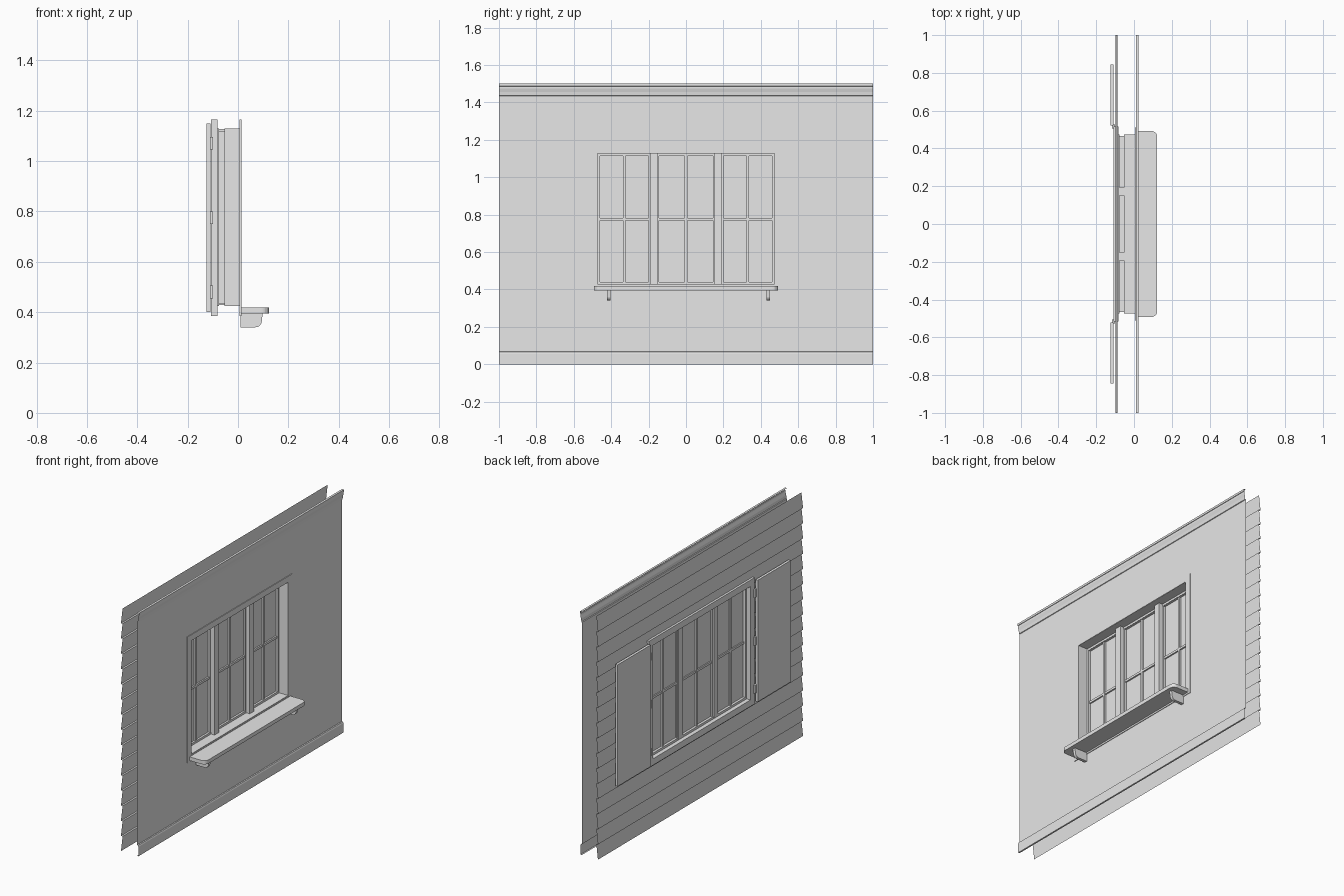
import bpy, bmesh, math
from mathutils import Vector

if "Cube" in bpy.data.objects:
    bpy.data.objects.remove(bpy.data.objects["Cube"])

grey = bpy.data.materials.new("light_grey")
grey.use_nodes = True
colour = (0.8, 0.8, 0.8, 1)
grey.diffuse_color = colour
grey.node_tree.nodes["Principled BSDF"].inputs["Base Color"].default_value = colour

# Window opening, shared by both walls
HALF, LOW, HIGH = 0.475, 0.425, 1.13


def finish(name, bm, recalc=True):
    if recalc:
        bmesh.ops.recalc_face_normals(bm, faces=bm.faces)
    mesh = bpy.data.meshes.new(name)
    bm.to_mesh(mesh)
    bm.free()
    mesh.materials.append(grey)
    obj = bpy.data.objects.new(name, mesh)
    bpy.context.collection.objects.link(obj)
    return obj


def add_box(bm, x, y, z):
    """Add a box given its (low, high) range on each axis."""
    verts = bmesh.ops.create_cube(bm, size=1)["verts"]
    for v in verts:
        v.co = Vector([(a + b) / 2 + c * (b - a) for c, (a, b) in zip(v.co, (x, y, z))])


def box(name, x, y, z):
    bm = bmesh.new()
    add_box(bm, x, y, z)
    return finish(name, bm)


def frame(name, x, half, low, high, width):
    """Rectangular ring in the wall plane; width runs inwards."""
    bm = bmesh.new()
    rings = []
    for px in x:
        for w in (0, width):
            h, a, b = half - w, low + w, high - w
            rings.append([bm.verts.new((px, *p)) for p in ((-h, a), (h, a), (h, b), (-h, b))])
    outer0, inner0, outer1, inner1 = rings
    for p, q in ((outer0, inner0), (inner0, inner1), (inner1, outer1), (outer1, outer0)):
        for i in range(4):
            j = (i + 1) % 4
            bm.faces.new((p[i], p[j], q[j], q[i]))
    return finish(name, bm)


def prism(name, points, vector, place):
    """Extrude a closed outline along a vector."""
    bm = bmesh.new()
    face = bm.faces.new([bm.verts.new(place(*p)) for p in points])
    out = bmesh.ops.extrude_face_region(bm, geom=[face])["geom"]
    bmesh.ops.translate(bm, vec=vector, verts=[g for g in out if isinstance(g, bmesh.types.BMVert)])
    return finish(name, bm)


def wall_sheet(name, profile, outward):
    """Sweep an open x-z profile along y and cut the window opening."""
    bm = bmesh.new()
    ends = [[bm.verts.new((x, y, z)) for x, z in profile] for y in (-1, 1)]
    for i in range(len(profile) - 1):
        bm.faces.new((ends[0][i], ends[1][i], ends[1][i + 1], ends[0][i + 1]))
    for co, no in (((0, -HALF, 0), (0, 1, 0)), ((0, HALF, 0), (0, 1, 0)),
                   ((0, 0, LOW), (0, 0, 1)), ((0, 0, HIGH), (0, 0, 1))):
        bmesh.ops.bisect_plane(bm, geom=bm.verts[:] + bm.edges[:] + bm.faces[:],
                               plane_co=co, plane_no=no)
    hole = []
    for f in bm.faces:
        c = f.calc_center_median()
        if abs(c.y) < HALF and LOW < c.z < HIGH:
            hole.append(f)
    bmesh.ops.delete(bm, geom=hole, context='FACES')
    bmesh.ops.dissolve_limit(bm, angle_limit=0.001, verts=bm.verts, edges=bm.edges)
    if outward < 0:
        bmesh.ops.reverse_faces(bm, faces=bm.faces)
    return finish(name, bm, recalc=False)


# Inner wall with baseboard and crown moulding in its profile
wall_sheet("inner_wall", [(0.01, 0), (0.02, 0), (0.02, 0.058), (0.017, 0.066), (0.01, 0.067),
                          (0.01, 1.435), (0.014, 1.437), (0.016, 1.455), (0.021, 1.475),
                          (0.021, 1.486), (0.024, 1.487), (0.024, 1.5), (0.01, 1.5)], 1)

# Outer lap siding
boards = 16
step = 1.5 / boards
siding = []
for i in range(boards):
    siding += [(-0.099, i * step), (-0.088, (i + 1) * step)]
wall_sheet("lap_siding", siding, -1)

# Casings, jamb lining and window stops
frame("outer_casing", (-0.108, -0.082), 0.515, 0.385, 1.165, 0.04)
frame("inner_casing", (0.006, 0.014), 0.51, 0.385, 1.165, 0.037)
frame("jamb_lining", (-0.05, 0.012), HALF, LOW, HIGH, 0.003)
frame("window_stop", (-0.054, -0.049), HALF, LOW, HIGH, 0.016)
frame("outer_lining", (-0.082, -0.05), 0.466, 0.434, 1.118, 0.005)
frame("outer_stop", (-0.082, -0.076), HALF, LOW, HIGH, 0.014)

# Glass and the two mullions
box("glass", (-0.067, -0.064), (-0.464, 0.464), (0.436, 1.116))
for side, s in (("left", 1), ("right", -1)):
    y = sorted((s * 0.15, s * 0.193))
    box(side + "_mullion", (-0.085, -0.025), y, (0.428, 1.128))
    y = sorted((s * 0.144, s * 0.2))
    box(side + "_mullion_stop", (-0.076, -0.052), y, (0.436, 1.116))

# Crossed glazing bars in each of the three panes
bm = bmesh.new()
bar, middle = 0.007, 0.775
for a, b in ((-0.461, -0.2), (-0.144, 0.144), (0.2, 0.461)):
    c = (a + b) / 2
    add_box(bm, (-0.075, -0.054), (c - bar, c + bar), (0.438, 1.114))
    add_box(bm, (-0.074, -0.055), (a, b), (middle - bar, middle + bar))
finish("glazing_bars", bm)

# Inner sill board with rounded front corners
radius, edge, reach = 0.03, 0.492, 0.123
outline = [(0.01, -edge)]
for cy, start in ((-edge + radius, -90), (edge - radius, 0)):
    for k in range(7):
        t = math.radians(start + k * 15)
        outline.append((reach - radius + radius * math.cos(t), cy + radius * math.sin(t)))
outline.append((0.01, edge))
prism("sill_board", outline, (0, 0, 0.023), lambda x, y: (x, y, 0.395))

# Brackets under the sill board
curve = [(0.01, 0.395), (0.01, 0.34), (0.07, 0.34)]
for k in range(1, 6):
    t = math.radians(-90 + k * 15)
    curve.append((0.07 + 0.025 * math.cos(t), 0.368 + 0.028 * math.sin(t)))
curve.append((0.098, 0.395))
for side, y in (("left", 0.431), ("right", -0.423)):
    prism(side + "_sill_bracket", curve, (0, 0.018, 0), lambda x, z, y=y: (x, y, z))

# Shutters folded back on the siding, with hinges
for side, s in (("left", 1), ("right", -1)):
    box(side + "_shutter", (-0.125, -0.109), sorted((s * 0.522, s * 0.845)), (0.4, 1.15))
    bm = bmesh.new()
    for z in (0.48, 0.775, 1.07):
        add_box(bm, (-0.117, -0.1), sorted((s * 0.505, s * 0.526)), (z - 0.025, z + 0.025))
    finish(side + "_hinges", bm)
